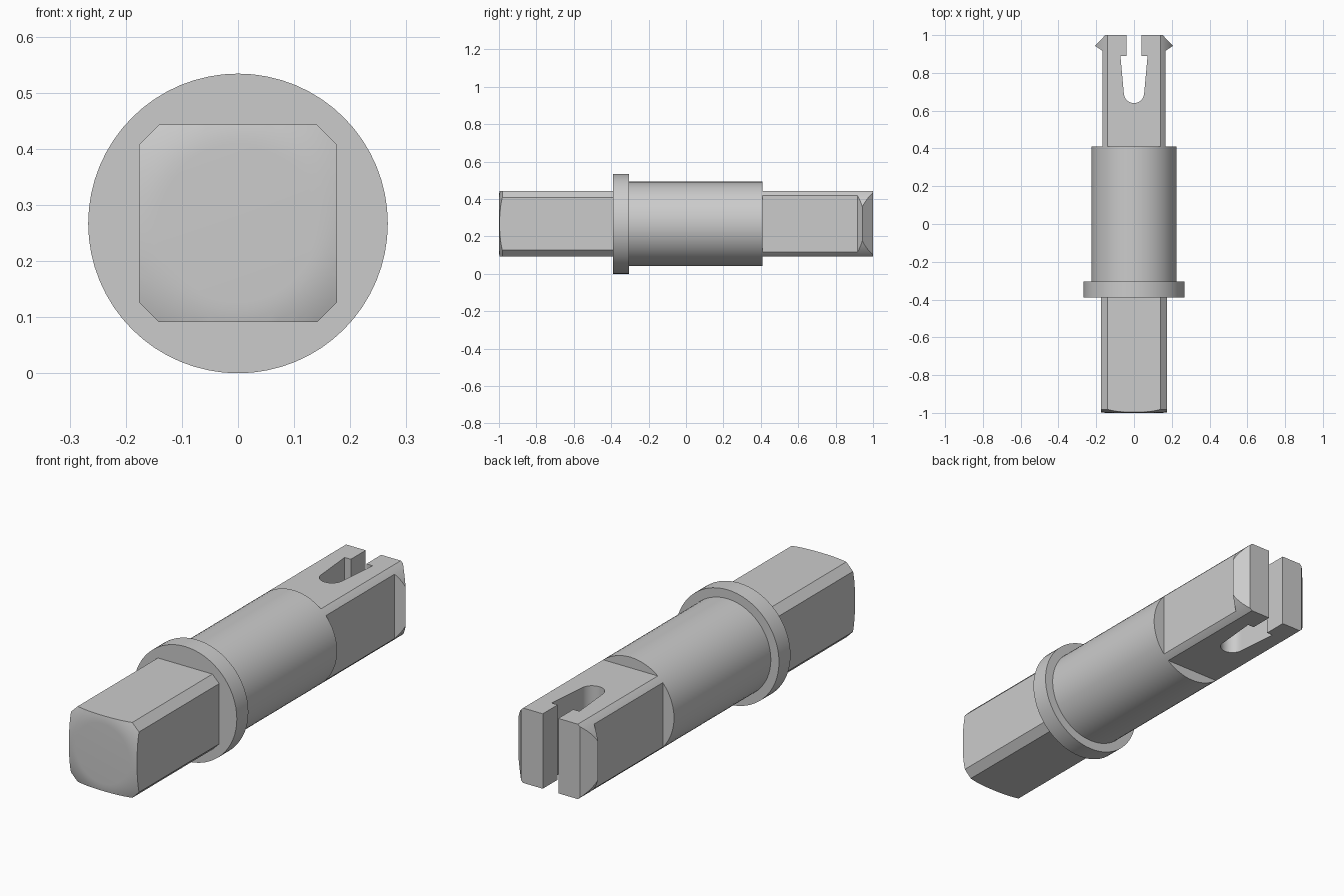
import bpy, bmesh
from math import cos, sin, pi, radians

if "Cube" in bpy.data.objects:
    bpy.data.objects.remove(bpy.data.objects["Cube"])

CZ = 0.267      # axis height
R = 0.225       # barrel radius
SEG = 64


def finish(name, bm, smooth=True):
    bmesh.ops.recalc_face_normals(bm, faces=bm.faces)
    me = bpy.data.meshes.new(name)
    bm.to_mesh(me)
    bm.free()
    ob = bpy.data.objects.new(name, me)
    bpy.context.collection.objects.link(ob)
    return ob


def lathe(name, profile):
    """Closed solid around the y axis from (radius, y) points."""
    bm = bmesh.new()
    rings = [[bm.verts.new((r * cos(2 * pi * i / SEG), y, CZ + r * sin(2 * pi * i / SEG)))
              for i in range(SEG)] for r, y in profile]
    for a, b in zip(rings, rings[1:]):
        for i in range(SEG):
            j = (i + 1) % SEG
            bm.faces.new((a[i], a[j], b[j], b[i]))
    bm.faces.new(rings[0])
    bm.faces.new(rings[-1])
    return finish(name, bm)


def prism(name, points, offset):
    """Extrude a closed 3D outline along offset."""
    bm = bmesh.new()
    face = bm.faces.new([bm.verts.new(p) for p in points])
    ext = bmesh.ops.extrude_face_region(bm, geom=[face], use_keep_orig=True)
    verts = [v for v in ext["geom"] if isinstance(v, bmesh.types.BMVert)]
    bmesh.ops.translate(bm, verts=verts, vec=offset)
    return finish(name, bm)


def intersect(ob, cutter):
    mod = ob.modifiers.new("trim", "BOOLEAN")
    mod.operation = "INTERSECT"
    mod.solver = "EXACT"
    mod.object = cutter
    select(ob)
    bpy.ops.object.modifier_apply(modifier=mod.name)
    bpy.data.objects.remove(cutter, do_unlink=True)


def select(ob):
    bpy.ops.object.select_all(action="DESELECT")
    ob.select_set(True)
    bpy.context.view_layer.objects.active = ob


# barrel with collar
barrel = lathe("barrel_and_collar", [(0.267, -0.39), (0.267, -0.305), (R, -0.305), (R, 0.41)])

# square drive end: chamfered square trimmed by a crowned round
h, c = 0.176, 0.141
octagon = [(h, -c), (h, c), (c, h), (-c, h), (-h, c), (-h, -c), (-c, -h), (c, -h)]
drive = prism("square_drive", [(x, -1.05, CZ + z) for x, z in octagon], (0, 0.67, 0))
crown = [(0.14 + 0.015 * i, -1 + (0.015 * i) ** 2 / 0.4) for i in range(8)]
intersect(drive, lathe("crown_cutter", crown + [(0.245, -0.385)]))

# split snap end: half outline from the tip outwards, mirrored, with the keyhole slot
outer = [(0.04, 1.0), (0.152, 1.0), (0.206, 0.943), (0.167, 0.917), (0.167, 0.41)]
arc = [(0.054 * cos(a), 0.694 - 0.054 * sin(a)) for a in [pi * i / 16 for i in range(17)]]
slot = [(-0.04, 0.89), (-0.072, 0.89)] + arc[::-1] + [(0.072, 0.89), (0.04, 0.89)]
outline = outer + [(-x, y) for x, y in reversed(outer)] + slot
snap = prism("split_snap_end", [(x, y, CZ - 0.175) for x, y in outline], (0, 0, 0.35))
intersect(snap, lathe("snap_cutter", [(R, 0.3), (R, 1.1)]))

for ob in (barrel, drive, snap):
    select(ob)
    bpy.ops.object.shade_smooth_by_angle(angle=radians(20))
